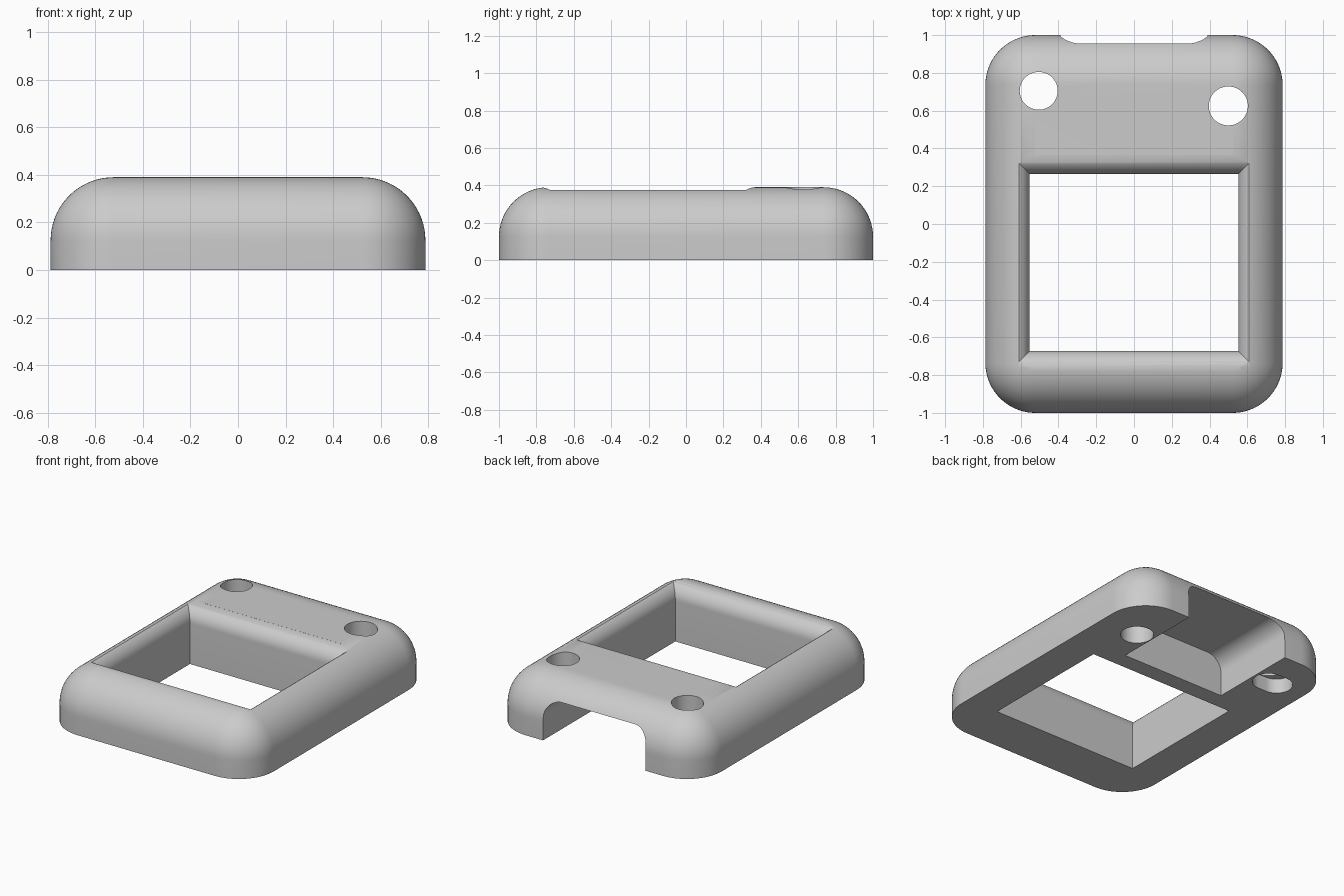
import bpy, bmesh
from math import sin, cos, pi, radians

if "Cube" in bpy.data.objects:
    bpy.data.objects.remove(bpy.data.objects["Cube"], do_unlink=True)

HX, HY, TOP, R = 0.787, 1.0, 0.39, 0.265

grey = bpy.data.materials.new("plain grey")
grey.use_nodes = True
colour = (0.6, 0.6, 0.6, 1)
grey.diffuse_color = colour
grey.node_tree.nodes["Principled BSDF"].inputs["Base Color"].default_value = colour


def add_object(name, bm):
    bmesh.ops.recalc_face_normals(bm, faces=bm.faces)
    mesh = bpy.data.meshes.new(name)
    bm.to_mesh(mesh)
    bm.free()
    mesh.materials.append(grey)
    obj = bpy.data.objects.new(name, mesh)
    bpy.context.collection.objects.link(obj)
    return obj


def loft(name, loops):
    """Solid skinned through closed loops of equal length, capped at both ends."""
    bm = bmesh.new()
    rings = [[bm.verts.new(p) for p in loop] for loop in loops]
    n = len(rings[0])
    for a, b in zip(rings, rings[1:]):
        for i in range(n):
            j = (i + 1) % n
            bm.faces.new((a[i], a[j], b[j], b[i]))
    bm.faces.new(rings[0])
    bm.faces.new(rings[-1])
    return add_object(name, bm)


def arc(cx, cy, r, start, end, steps=16):
    angles = [radians(start + (end - start) * i / steps) for i in range(steps + 1)]
    return [(cx + r * cos(a), cy + r * sin(a)) for a in angles]


def slot(name, x0, x1, y, r, z0, z1):
    """Upright stadium cutter; a cylinder when x0 and x1 almost meet."""
    outline = arc(x0, y, r, 90, 270, 24) + arc(x1, y, r, -90, 90, 24)
    return loft(name, [[(px, py, z) for px, py in outline] for z in (z0, z1)])


# Body: fully rounded block, sliced flat at the ground
bm = bmesh.new()
bmesh.ops.create_cube(bm, size=1)
for v in bm.verts:
    v.co.x *= 2 * HX
    v.co.y *= 2 * HY
    v.co.z = TOP if v.co.z > 0 else TOP - 0.7
bmesh.ops.bevel(bm, geom=bm.edges[:], offset=R, offset_type='OFFSET',
                segments=18, profile=0.5, affect='EDGES')
cut = bmesh.ops.bisect_plane(bm, geom=bm.verts[:] + bm.edges[:] + bm.faces[:],
                             plane_co=(0, 0, 0), plane_no=(0, 0, 1), clear_inner=True)
bmesh.ops.holes_fill(bm, edges=[e for e in bm.edges if e.is_boundary])
body = add_object("housing", bm)

# Window: vertical walls flaring into a rounded lip
lip = 0.11


def window_loop(off, z):
    x, y0, y1 = 0.552 + off, -0.672 - off, 0.265 + off
    return [(-x, y0, z), (x, y0, z), (x, y1, z), (-x, y1, z)]


profile = [(0, -0.1)]
profile += [(lip * (1 - cos(t)), TOP - lip + lip * sin(t))
            for t in (radians(85) * i / 12 for i in range(13))]
profile.append((profile[-1][0], 0.6))
window = loft("window_cutter", [window_loop(o, z) for o, z in profile])

# Connector pocket: round-topped channel open at the back and below
half, ceiling, corner = 0.39, 0.273, 0.11
section = [(half, -0.1)]
section += arc(half - corner, ceiling - corner, corner, 0, 90)
section += arc(corner - half, ceiling - corner, corner, 90, 180)
section.append((-half, -0.1))
pocket = loft("pocket_cutter", [[(x, y, z) for x, z in section] for y in (0.38, 1.2)])

# Through holes, one with an elongated recess underneath
cutters = [
    window, pocket,
    slot("left_hole_cutter", 0.499, 0.5, 0.625, 0.103, -0.1, 0.6),
    slot("right_hole_cutter", -0.505, -0.504, 0.705, 0.1, -0.1, 0.6),
    slot("recess_cutter", -0.57, -0.505, 0.705, 0.1015, -0.1, 0.1),
]

bpy.context.view_layer.objects.active = body
body.select_set(True)
for c in cutters:
    c.hide_render = True
    mod = body.modifiers.new(c.name, 'BOOLEAN')
    mod.operation = 'DIFFERENCE'
    mod.solver = 'EXACT'
    mod.object = c
    bpy.ops.object.modifier_apply(modifier=mod.name)
    bpy.data.objects.remove(c, do_unlink=True)

bpy.ops.object.shade_smooth_by_angle(angle=radians(30))
